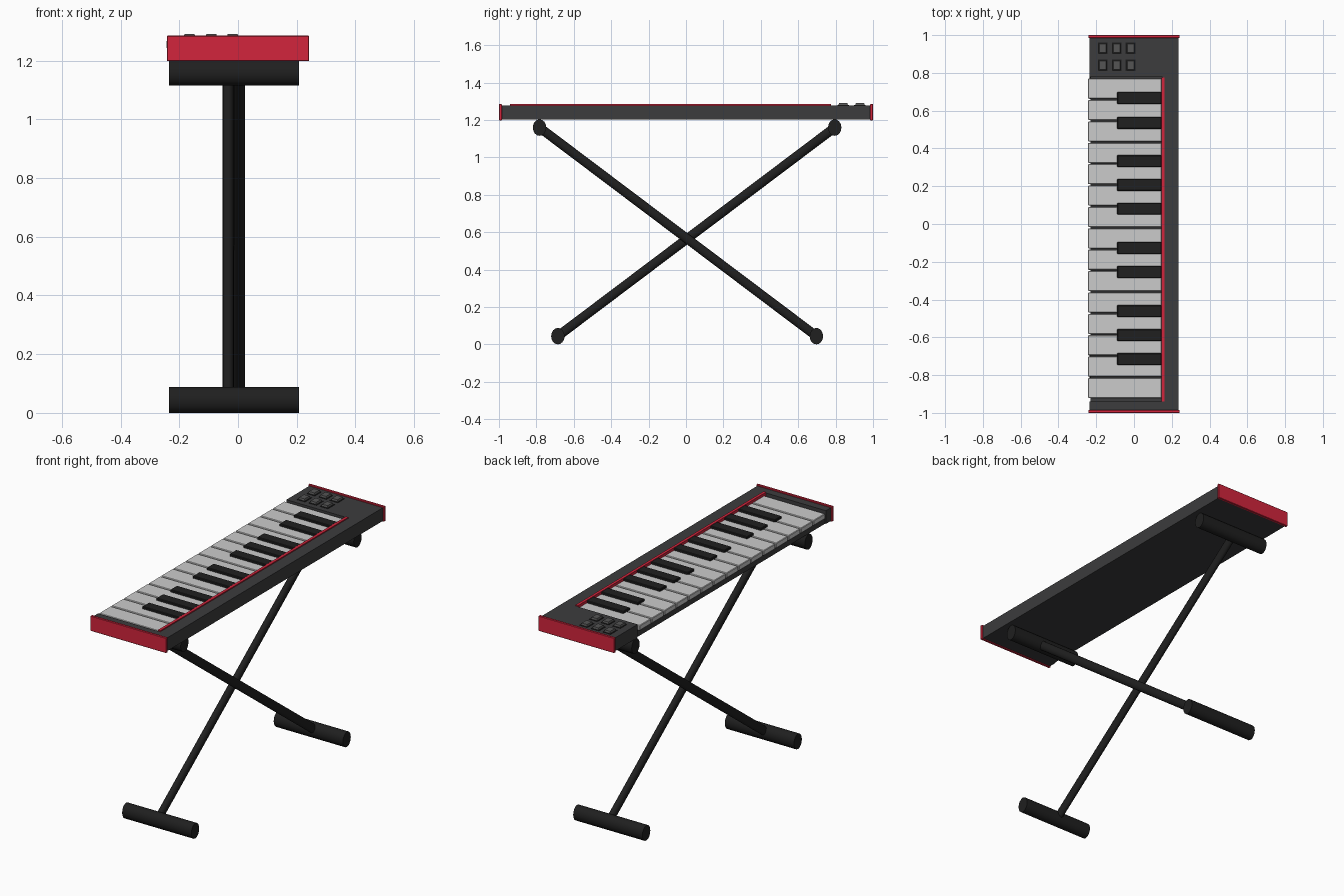
import bpy, bmesh
from mathutils import Vector, Matrix

if "Cube" in bpy.data.objects:
    bpy.data.objects.remove(bpy.data.objects["Cube"])


def mat(name, rgb):
    m = bpy.data.materials.new(name)
    m.diffuse_color = (*rgb, 1)
    m.use_nodes = True
    m.node_tree.nodes["Principled BSDF"].inputs["Base Color"].default_value = m.diffuse_color
    return m


DARK = mat("dark_grey", (0.045, 0.045, 0.047))
BLACK = mat("black", (0.014, 0.014, 0.014))
RED = mat("red", (0.65, 0.018, 0.045))
PAD = mat("pad_grey", (0.09, 0.09, 0.09))


def finish(name, bm, material):
    bmesh.ops.recalc_face_normals(bm, faces=bm.faces)
    me = bpy.data.meshes.new(name)
    bm.to_mesh(me)
    bm.free()
    ob = bpy.data.objects.new(name, me)
    bpy.context.collection.objects.link(ob)
    if material:
        me.materials.append(material)
    return ob


def box(name, x, y, z, material=None, bevel=0.0, taper=0.0):
    """Box from (min, max) ranges; taper pulls the top rim inward."""
    bm = bmesh.new()
    bmesh.ops.create_cube(bm, size=1)
    for v in bm.verts:
        top = v.co.z > 0
        for i, r in enumerate((x, y, z)):
            s = 1 if v.co[i] > 0 else -1
            v.co[i] = (r[1] if s > 0 else r[0]) - (s * taper if top and i < 2 else 0)
    if bevel:
        bmesh.ops.bevel(bm, geom=bm.edges[:], offset=bevel, segments=1, affect='EDGES')
    return finish(name, bm, material)


def tube(name, a, b, r1, r2, sides, material):
    """Elliptical rod between two points lying in a plane with the x axis."""
    a, b = Vector(a), Vector(b)
    d = (b - a).normalized()
    u = Vector((0, 1, 0)) if abs(d.x) > 0.9 else Vector((1, 0, 0))
    w = d.cross(u)
    bm = bmesh.new()
    bmesh.ops.create_cone(bm, cap_ends=True, segments=sides, radius1=1, radius2=1, depth=1)
    rot = Matrix((u * r1, w * r2, b - a)).transposed().to_4x4()
    bmesh.ops.transform(bm, matrix=Matrix.Translation((a + b) / 2) @ rot, verts=bm.verts)
    ob = finish(name, bm, material)
    bpy.context.view_layer.objects.active = ob
    ob.select_set(True)
    bpy.ops.object.shade_smooth_by_angle(angle=0.6)
    ob.select_set(False)
    return ob


# Case: floor under the keys, rear rail, control panel and low end block
TOP = 1.278
box("case_floor", (-0.23, 0.235), (-0.986, 0.986), (1.202, 1.238), DARK)
box("rear_rail", (0.15, 0.235), (-0.986, 0.986), (1.23, TOP), DARK)
box("control_panel", (-0.235, 0.152), (0.777, 0.986), (1.202, TOP), DARK)
box("low_end_block", (-0.235, 0.152), (-0.986, -0.94), (1.202, TOP), DARK)

# Red trim: end plates and strip behind the keys
for s, side in ((-1, "low"), (1, "high")):
    box(f"{side}_end_plate", (-0.242, 0.242), sorted((s * 0.985, s)),
        (1.198, 1.285), RED, bevel=0.002)
box("trim_strip", (0.146, 0.162), (-0.94, 0.775), (1.235, 1.284), RED)

# White keys
PITCH, Y0, GAP = 0.1132, 0.773, 0.0035
for i in range(15):
    y = Y0 - i * PITCH
    box(f"white_key_{i + 1}", (-0.243, 0.147), (y - PITCH + GAP, y - GAP),
        (1.24, 1.270), None, bevel=0.003)

# Black keys in groups of two and three
for i, y in enumerate((0.667, 0.535, 0.333, 0.207, 0.08,
                       -0.127, -0.254, -0.461, -0.588, -0.715)):
    box(f"black_key_{i + 1}", (-0.089, 0.147), (y - 0.031, y + 0.031),
        (1.25, 1.283), BLACK, bevel=0.003)

# Six control pads with dark surrounds
for i, x in enumerate((-0.165, -0.091, -0.018)):
    for j, y in enumerate((0.84, 0.93)):
        n = i * 2 + j + 1
        box(f"pad_surround_{n}", (x - 0.026, x + 0.026), (y - 0.031, y + 0.031),
            (1.27, 1.28), BLACK)
        box(f"pad_{n}", (x - 0.022, x + 0.022), (y - 0.027, y + 0.027),
            (1.275, 1.29), PAD, taper=0.005)

# Crossed stand: each leg joins a foot bar to a support bar
for name, x, foot_y, top_y in (("left", -0.033, -0.685, 0.795),
                               ("right", 0.005, 0.697, -0.783)):
    foot, top = (x, foot_y, 0.044), (x, top_y, 1.159)
    tube(f"{name}_leg", foot, top, 0.019, 0.025, 16, BLACK)
    for part, p in (("foot_bar", foot), ("support_bar", top)):
        tube(f"{name}_{part}", (-0.235, p[1], p[2]), (0.207, p[1], p[2]),
             0.036, 0.044, 16, BLACK)
